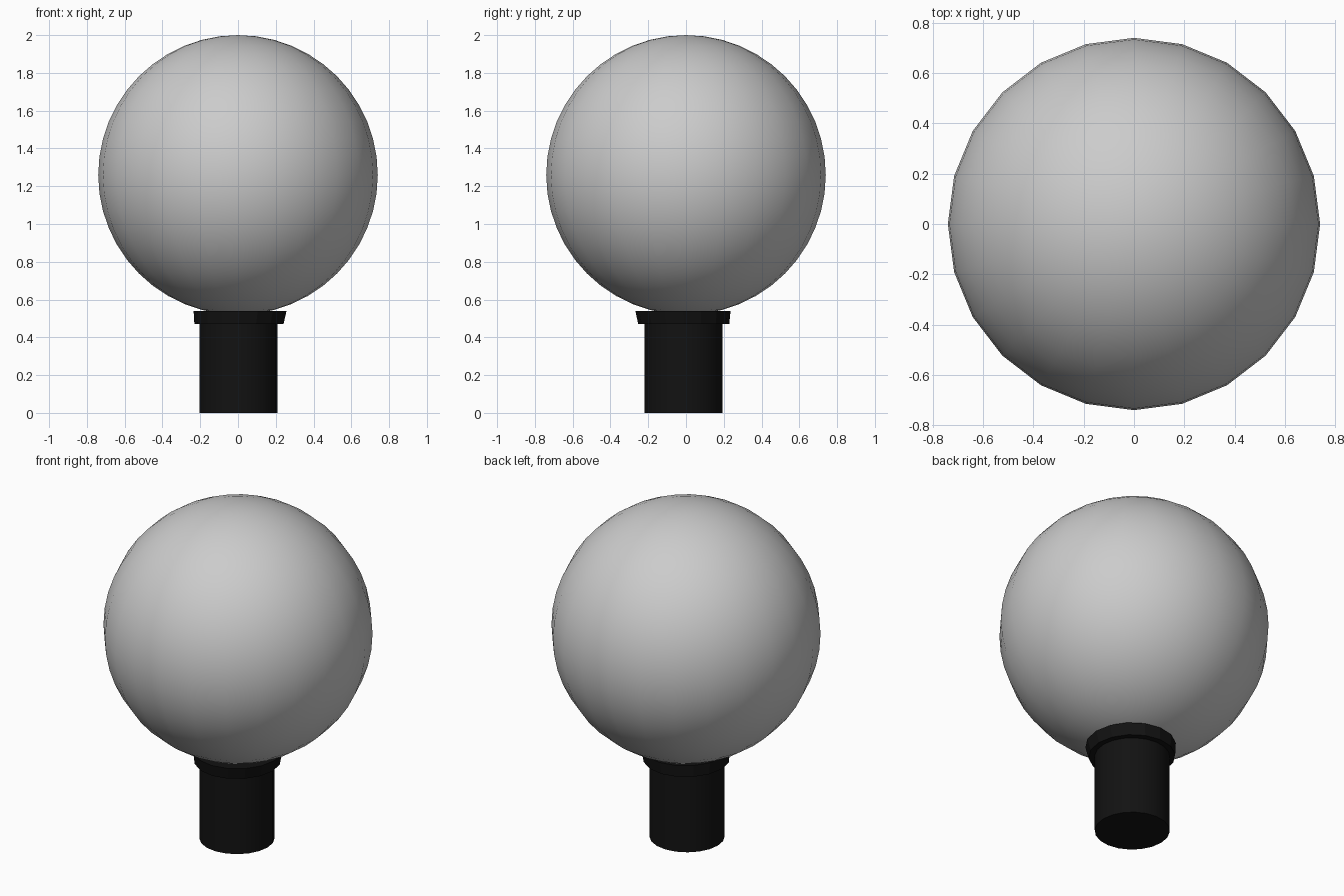
import bpy, bmesh, math

if "Cube" in bpy.data.objects:
    bpy.data.objects.remove(bpy.data.objects["Cube"])

black = bpy.data.materials.new("black_plastic")
black.diffuse_color = (0.006, 0.006, 0.006, 1)
black.use_nodes = True
black.node_tree.nodes["Principled BSDF"].inputs["Base Color"].default_value = black.diffuse_color


def lathe(name, rings, sides, angle):
    """Closed stack of rings, each (x, y, z, radius x, radius y)."""
    bm = bmesh.new()
    loops = []
    for x, y, z, rx, ry in rings:
        loops.append([bm.verts.new((x + rx * math.cos(2 * math.pi * i / sides),
                                    y + ry * math.sin(2 * math.pi * i / sides), z))
                      for i in range(sides)])
    for a, b in zip(loops, loops[1:]):
        for i in range(sides):
            j = (i + 1) % sides
            bm.faces.new((a[i], a[j], b[j], b[i]))
    bm.faces.new(loops[0][::-1])
    bm.faces.new(loops[-1])
    me = bpy.data.meshes.new(name)
    bm.to_mesh(me)
    bm.free()
    me.materials.append(black)
    ob = bpy.data.objects.new(name, me)
    bpy.context.collection.objects.link(ob)
    bpy.context.view_layer.objects.active = ob
    ob.select_set(True)
    bpy.ops.object.shade_smooth_by_angle(angle=math.radians(angle))
    ob.select_set(False)


# Frosted globe
bpy.ops.mesh.primitive_uv_sphere_add(segments=24, ring_count=24, radius=0.74,
                                     location=(0, 0, 1.26))
globe = bpy.context.object
globe.name = "globe"
bpy.ops.object.shade_smooth()
globe.select_set(False)

# Cylindrical socket
lathe("socket", [(0.002, -0.013, 0, 0.206, 0.206),
                 (0.002, -0.013, 0.5, 0.206, 0.206)], 20, 30)

# Flared, slightly off-centre collar under the globe
lathe("collar", [(0.005, -0.012, 0.47, 0.236, 0.241),
                 (0.011, -0.016, 0.54, 0.246, 0.252)], 16, 20)
